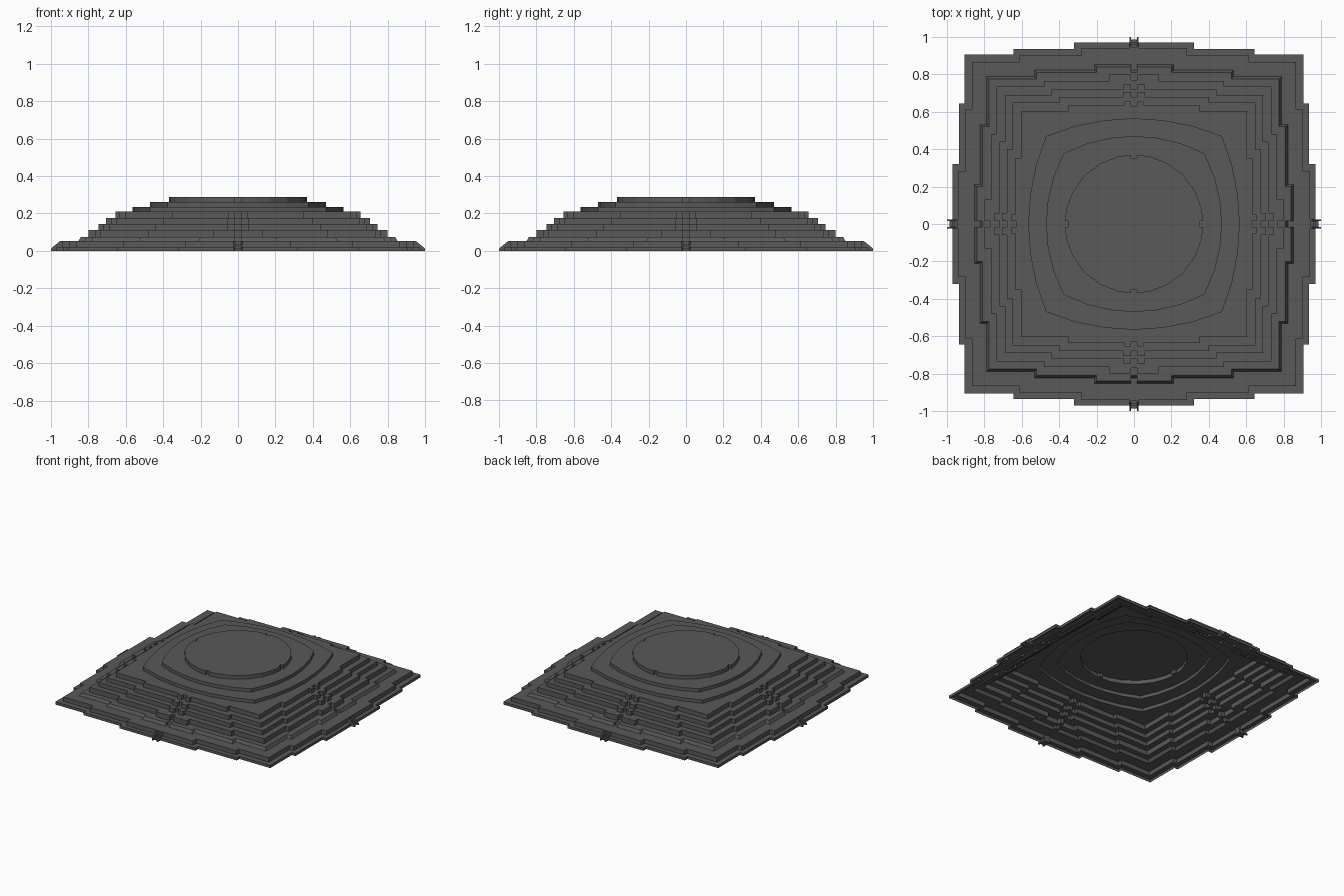
import bpy, bmesh, math
from mathutils import Matrix

cube = bpy.data.objects.get("Cube")
if cube:
    bpy.data.objects.remove(cube, do_unlink=True)

stone = bpy.data.materials.new("dark_grey_stone")
stone.use_nodes = True
GREY = (0.1, 0.1, 0.1, 1)
stone.diffuse_color = GREY
stone.node_tree.nodes["Principled BSDF"].inputs["Base Color"].default_value = GREY

GAP = 0.016   # half width of the stair openings


def finish(bm, name):
    mesh = bpy.data.meshes.new(name)
    bm.to_mesh(mesh)
    bm.free()
    mesh.materials.append(stone)
    obj = bpy.data.objects.new(name, mesh)
    bpy.context.collection.objects.link(obj)
    return obj


def four_sides(side):
    """Turn the outline of one side into a closed outline."""
    pts = []
    for turn in range(4):
        for x, y in side:
            for _ in range(turn):
                x, y = -y, x
            pts.append((x, y))
    return pts


def stepped(corner, mid, centre, wide, narrow, notch, grow=0.0):
    """Square outline whose sides project in two steps, with a stair notch."""
    k, m, c = corner + grow, mid + grow, centre + grow
    w, n = wide + grow, narrow + grow
    half = [(-k, -k), (-w, -k), (-w, -m), (-n, -m), (-n, -c)]
    if notch:
        half += [(-GAP, -c), (-GAP, notch - c)]
    mirrored = [(-x, y) for x, y in reversed(half)]
    return four_sides(half + mirrored[:-1])


def rounded(corner, centre, notch):
    """Square outline with bowed sides."""
    s = centre - corner
    r = (corner ** 2 + s ** 2) / (2 * s)
    side = []
    for i in range(6):
        x = corner * (i / 3 - 1)
        y = -(centre - r + math.sqrt(r * r - x * x))
        if i == 3 and notch:
            side += [(-GAP, y), (-GAP, y + notch), (GAP, y + notch), (GAP, y)]
        else:
            side.append((x, y))
    return four_sides(side)


def ring(bm, pts, z):
    return [bm.verts.new((x, y, z)) for x, y in pts]


def fill(bm, *loops):
    """Flat upward face between outlines."""
    edges = []
    for loop in loops:
        for a, b in zip(loop, loop[1:] + loop[:1]):
            edges.append(bm.edges.get((a, b)) or bm.edges.new((a, b)))
    made = bmesh.ops.triangle_fill(bm, edges=edges, use_beauty=True, use_dissolve=False)
    for f in made["geom"]:
        if isinstance(f, bmesh.types.BMFace):
            f.normal_update()
            if f.normal.z < 0:
                f.normal_flip()


def terrace(name, foot, top, z0, z1, inner=None):
    """Hollow terrace: riser plus the tread up to the next riser."""
    bm = bmesh.new()
    low, high = ring(bm, foot, z0), ring(bm, top, z1)
    n = len(low)
    for i in range(n):
        j = (i + 1) % n
        bm.faces.new((low[i], low[j], high[j], high[i]))
    if inner:
        fill(bm, high, ring(bm, inner, z1))
    else:
        fill(bm, high)
    return finish(bm, name)


# corner, mid, centre, wide half length, narrow half length, notch, foot flare
square_tiers = [
    (0.02, (0.905, 0.935, 0.97, 0.645, 0.32, 0), 0),
    (0.053, (0.865, 0.90, 0.94, 0.615, 0.28, 0), 0),
    (0.075, (0.775, 0.81, 0.84, 0.52, 0.2, 0.03), 0.012),
    (0.112, (0.735, 0.765, 0.80, 0.48, 0.13, 0.03), 0),
    (0.144, (0.69, 0.72, 0.745, 0.44, 0.06, 0.025), 0),
    (0.176, (0.65, 0.68, 0.705, 0.4, 0.06, 0.025), 0),
    (0.21, (0.605, 0.635, 0.655, 0.35, 0.05, 0.025), 0),
]
round_tiers = [(0.235, (0.47, 0.565, 0)), (0.26, (0.377, 0.47, 0)),
               (0.289, (0.262, 0.37, 0.018))]

levels = [(z, stepped(*p, flare), stepped(*p)) for z, p, flare in square_tiers]
levels += [(z, rounded(*p), rounded(*p)) for z, p in round_tiers]

floor = 0.0
for i, (z, foot, top) in enumerate(levels):
    kind = "square_terrace" if i < len(square_tiers) else "round_terrace"
    inner = levels[i + 1][1] if i + 1 < len(levels) else None
    terrace(f"{kind}_{i + 1}", foot, top, floor, z, inner)
    floor = z


def box(bm, x0, x1, y0, y1, z0, z1):
    mat = (Matrix.Translation(((x0 + x1) / 2, (y0 + y1) / 2, (z0 + z1) / 2))
           @ Matrix.Diagonal((x1 - x0, y1 - y0, z1 - z0, 1)))
    bmesh.ops.create_cube(bm, size=1, matrix=mat)


def cheek(bm, x0, x1):
    """Sloping wall beside the entrance steps."""
    profile = [(-0.93, 0), (-1.0, 0), (-1.0, 0.012), (-0.95, 0.053), (-0.93, 0.053)]
    a = [bm.verts.new((x0, y, z)) for y, z in profile]
    b = [bm.verts.new((x1, y, z)) for y, z in profile]
    bm.faces.new(a)
    bm.faces.new(b[::-1])
    for i in range(len(a)):
        j = (i + 1) % len(a)
        bm.faces.new((a[j], a[i], b[i], b[j]))


# Entrance steps in the middle of every side
for turn, where in enumerate(("front", "left", "back", "right")):
    bm = bmesh.new()
    cheek(bm, -0.025, -GAP)
    cheek(bm, GAP, 0.025)
    for s in range(4):
        box(bm, -GAP, GAP, -0.985 + s * 0.013, -0.93, 0, 0.012 * (s + 1))
    bmesh.ops.recalc_face_normals(bm, faces=bm.faces[:])
    bm.transform(Matrix.Rotation(turn * math.pi / 2, 4, "Z"))
    finish(bm, f"{where}_entrance_steps")
